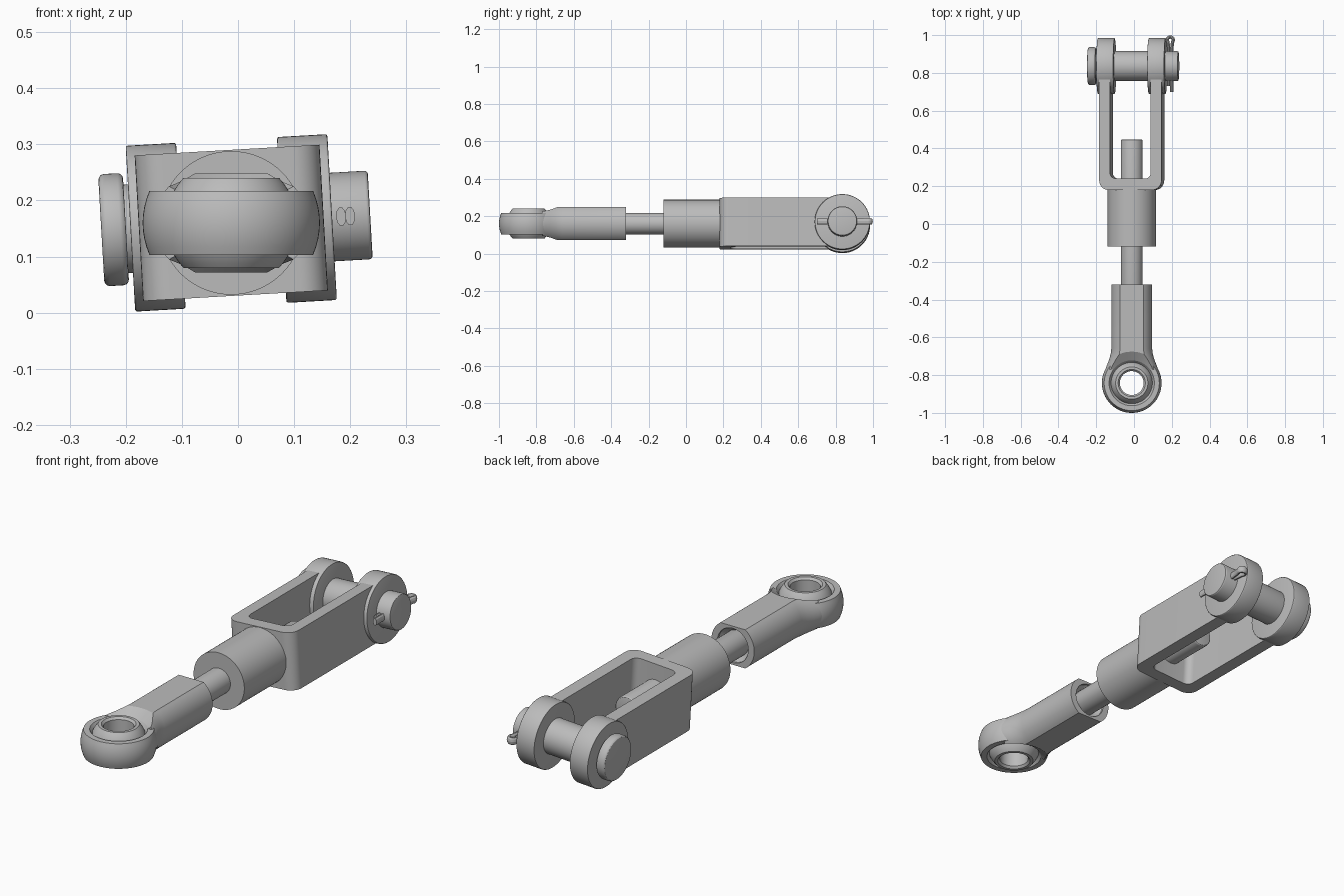
import bpy, bmesh
from math import radians, sin, cos, asin, pi
from mathutils import Matrix, Vector

if "Cube" in bpy.data.objects:
    bpy.data.objects.remove(bpy.data.objects["Cube"])

steel = bpy.data.materials.new("grey steel")
steel.use_nodes = True
grey = (0.5, 0.5, 0.5, 1)
steel.diffuse_color = grey
steel.node_tree.nodes["Principled BSDF"].inputs["Base Color"].default_value = grey

# Frames: the rod axis, the eye centre and the slightly twisted fork
ROD = Matrix.Translation((-0.012, 0, 0.16))
ALONG_Y = ROD @ Matrix.Rotation(radians(-90), 4, 'X')
EYE_Y = -0.842
EYE = ROD @ Matrix.Translation((0, EYE_Y, 0))
FORK = ROD @ Matrix.Rotation(radians(-3.3), 4, 'Y')
PIN_Y = 0.836
PIN = FORK @ Matrix.Translation((0, PIN_Y, 0)) @ Matrix.Rotation(radians(90), 4, 'Y')


def finish(name, bm, frame):
    bmesh.ops.recalc_face_normals(bm, faces=bm.faces)
    mesh = bpy.data.meshes.new(name)
    bm.to_mesh(mesh)
    bm.free()
    mesh.transform(frame)
    mesh.materials.append(steel)
    obj = bpy.data.objects.new(name, mesh)
    bpy.context.collection.objects.link(obj)
    return obj


def select_only(obj):
    bpy.ops.object.select_all(action='DESELECT')
    obj.select_set(True)
    bpy.context.view_layer.objects.active = obj


def smooth(obj):
    select_only(obj)
    bpy.ops.object.shade_smooth_by_angle(angle=radians(30))
    return obj


def lathe(name, profile, frame, closed=False, steps=64):
    """Spin (radius, height) points; open profiles get flat end caps."""
    bm = bmesh.new()
    rings = [[bm.verts.new((r * cos(2 * pi * i / steps), r * sin(2 * pi * i / steps), h))
              for i in range(steps)] for r, h in profile]
    pairs = list(zip(rings, rings[1:]))
    if closed:
        pairs.append((rings[-1], rings[0]))
    else:
        bm.faces.new(rings[0])
        bm.faces.new(rings[-1])
    for a, b in pairs:
        for i in range(steps):
            j = (i + 1) % steps
            bm.faces.new((a[i], a[j], b[j], b[i]))
    return smooth(finish(name, bm, frame))


def rod(name, r, start, end, frame, edge=0.0):
    """Solid round bar with optional softened rims."""
    if not edge:
        return lathe(name, [(r, start), (r, end)], frame)
    arc = [(r - edge + edge * sin(t * pi / 6), edge * (1 - cos(t * pi / 6))) for t in range(4)]
    return lathe(name, [(x, start + h) for x, h in arc]
                 + [(x, end - h) for x, h in reversed(arc)], frame)


def cut(obj, cutter):
    cutter.hide_render = True
    mod = obj.modifiers.new("cut", 'BOOLEAN')
    mod.operation = 'DIFFERENCE'
    mod.solver = 'EXACT'
    mod.object = cutter
    select_only(obj)
    bpy.ops.object.modifier_apply(modifier=mod.name)
    bpy.data.objects.remove(cutter)


# Threaded rod and round barrel
rod("threaded_rod", 0.058, -0.5, 0.447, ALONG_Y, 0.008)
rod("fork_barrel", 0.128, -0.12, 0.19, ALONG_Y)

# Rod end shank: round bar with top and bottom flats, flaring into the eye
R, FLAT = 0.108, 0.088
a = asin(FLAT / R)
side = [(R * cos(a * t / 10), R * sin(a * t / 10)) for t in range(-10, 11)]
section = side + [(-x, -z) for x, z in side]
bm = bmesh.new()
rings = []
for y, s in ((-0.32, 1), (-0.66, 1), (-0.68, 1.02), (-0.70, 1.06),
             (-0.73, 1.15), (-0.75, 1.23), (-0.77, 1.29)):
    rings.append([bm.verts.new((x * s, y, z)) for x, z in section])
for p, q in zip(rings, rings[1:]):
    for i in range(len(section)):
        j = (i + 1) % len(section)
        bm.faces.new((p[i], p[j], q[j], q[i]))
bm.faces.new(rings[0])
bm.faces.new(rings[-1])
shank = finish("rod_end_shank", bm, ROD)
cut(shank, lathe("eye_cutter", [(0.25, -0.144), (0.12, -0.057), (0.12, 0.057), (0.25, 0.144)], EYE))
cut(shank, lathe("countersink_cutter", [(0.058, -0.35), (0.078, -0.33), (0.078, -0.3)], ALONG_Y))
smooth(shank)

# Eye ring with bulged rim and chamfered mouth
bulge = [(0.146 + 0.012 * (1 - (t / 4) ** 2), 0.057 * t / 4) for t in range(-4, 5)]
lathe("eye_ring", bulge + [(0.12, 0.057), (0.108, 0.04), (0.108, -0.04), (0.12, -0.057)],
      EYE, closed=True)

# Spherical bearing ball with a through hole
B = 0.117
b = asin(0.08 / B)
ball = [(B * cos(b * t / 8), B * sin(b * t / 8)) for t in range(-8, 9)]
lathe("bearing_ball", ball + [(0.072, 0.08), (0.063, 0.07), (0.063, -0.07), (0.072, -0.08)],
      EYE, closed=True)

# Fork: U-shaped plate with rounded corners
W, I, H, Y0, Y1, Y2 = 0.165, 0.108, 0.13, 0.18, 0.24, 0.80
outline = [(-W, Y2), (-W, Y0), (W, Y0), (W, Y2), (I, Y2), (I, Y1), (-I, Y1), (-I, Y2)]
bm = bmesh.new()
base = bm.faces.new([bm.verts.new((x, y, -H)) for x, y in outline])
top = bmesh.ops.extrude_face_region(bm, geom=[base])["geom"]
bmesh.ops.translate(bm, verts=[v for v in top if isinstance(v, bmesh.types.BMVert)],
                    vec=Vector((0, 0, 2 * H)))
for y, radius in ((Y0, 0.05), (Y1, 0.032)):
    corners = [e for e in bm.edges
               if all(abs(v.co.y - y) < 1e-4 for v in e.verts)
               and abs(e.verts[0].co.z - e.verts[1].co.z) > H]
    bmesh.ops.bevel(bm, geom=corners, offset=radius, segments=8, profile=0.5, affect='EDGES')
smooth(finish("fork", bm, FORK))

# Fork bosses on both arms
for name, s in (("left_boss", 1), ("right_boss", -1)):
    lo, hi = sorted((s * 0.09, s * 0.18))
    rod(name, 0.148, lo, hi, PIN, 0.004)

# Clevis pin with flat head
rod("clevis_pin", 0.079, -0.2, 0.248, PIN, 0.006)
rod("clevis_pin_head", 0.1, -0.232, -0.188, PIN, 0.01)

# Split pin: two flattened prongs joined by a loop
curve = bpy.data.curves.new("split_pin", 'CURVE')
curve.dimensions = '3D'
curve.bevel_depth = 0.009
curve.bevel_resolution = 3
curve.use_fill_caps = True
spline = curve.splines.new('POLY')
loop = [(0.016 * cos(radians(t)), 0.974 + 0.016 * sin(radians(t))) for t in range(-40, 221, 20)]
path = [(0.008, 0.70), (0.008, 0.925)] + loop + [(-0.008, 0.925), (-0.008, 0.73)]
spline.points.add(len(path) - 1)
for point, (x, y) in zip(spline.points, path):
    point.co = (x, y, 0, 1)
pin = bpy.data.objects.new("split_pin", curve)
bpy.context.collection.objects.link(pin)
pin.matrix_world = FORK @ Matrix.Translation((0.204, 0, 0)) @ Matrix.Diagonal((1, 1, 1.9, 1))
select_only(pin)
bpy.ops.object.convert(target='MESH')
pin = bpy.context.view_layer.objects.active
pin.data.materials.clear()
pin.data.materials.append(steel)
smooth(pin)
